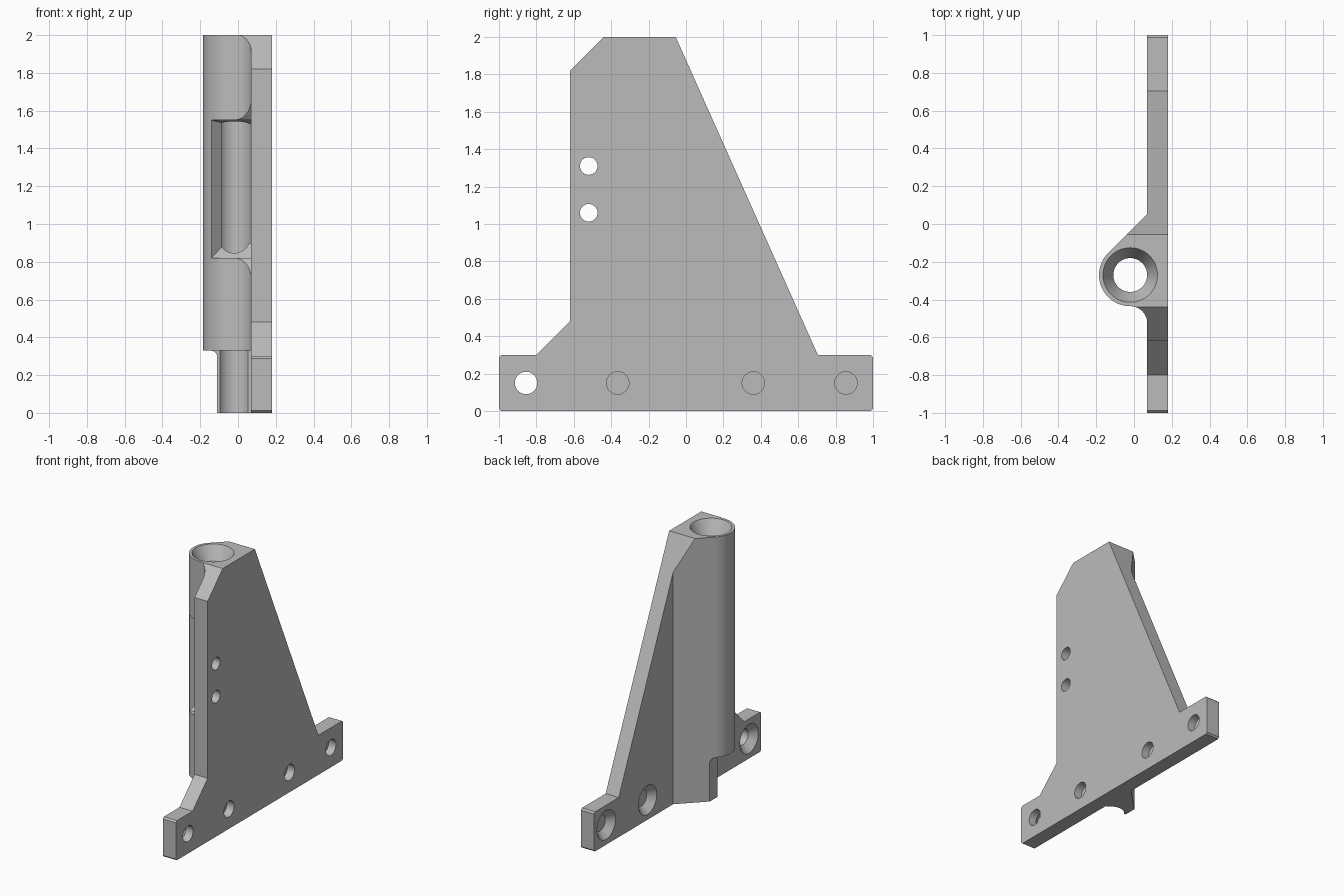
import bpy, bmesh
from math import sin, cos, pi, radians
from mathutils import Matrix, Vector

cube = bpy.data.objects.get("Cube")
if cube:
    bpy.data.objects.remove(cube, do_unlink=True)

grey = bpy.data.materials.new("plain grey")
grey.use_nodes = True
colour = (0.5, 0.5, 0.5, 1)
grey.diffuse_color = colour
grey.node_tree.nodes["Principled BSDF"].inputs["Base Color"].default_value = colour


def finish(name, bm):
    bmesh.ops.recalc_face_normals(bm, faces=bm.faces)
    mesh = bpy.data.meshes.new(name)
    bm.to_mesh(mesh)
    bm.free()
    mesh.materials.append(grey)
    ob = bpy.data.objects.new(name, mesh)
    bpy.context.collection.objects.link(ob)
    return ob


def prism(name, axis, points, lo, hi):
    """Extrude a 2D outline along an axis."""
    place = {"x": lambda a, b, t: (t, a, b),
             "y": lambda a, b, t: (a, t, b),
             "z": lambda a, b, t: (a, b, t)}[axis]
    bm = bmesh.new()
    ends = [[bm.verts.new(place(a, b, t)) for a, b in points] for t in (lo, hi)]
    for ring in ends:
        bm.faces.new(ring)
    n = len(points)
    for i in range(n):
        j = (i + 1) % n
        bm.faces.new((ends[0][i], ends[0][j], ends[1][j], ends[1][i]))
    return finish(name, bm)


def cone(name, start, end, r1, r2, sides=64):
    """Round cutter running from start to end."""
    start, end = Vector(start), Vector(end)
    d = end - start
    spin = Vector((0, 0, 1)).rotation_difference(d).to_matrix().to_4x4()
    bm = bmesh.new()
    bmesh.ops.create_cone(bm, cap_ends=True, segments=sides, radius1=r1, radius2=r2,
                          depth=d.length, matrix=Matrix.Translation((start + end) / 2) @ spin)
    return finish(name, bm)


def combine(ob, cutter, operation="DIFFERENCE"):
    cutter.hide_render = True
    mod = ob.modifiers.new("cut", "BOOLEAN")
    mod.operation, mod.object, mod.solver = operation, cutter, "EXACT"
    bpy.context.view_layer.objects.active = ob
    bpy.ops.object.modifier_apply(modifier=mod.name)
    bpy.data.objects.remove(cutter, do_unlink=True)


def arc(cx, cy, r, a0, a1, n):
    return [(cx + r * cos(radians(a0 + (a1 - a0) * i / n)),
             cy + r * sin(radians(a0 + (a1 - a0) * i / n))) for i in range(n + 1)]


PX, PY = -0.02, -0.27      # tube axis
INNER, OUTER = 0.07, 0.18  # plate faces

# plan section: plate, sloped web, round tube and front fillet
section = [(OUTER, -1.1), (OUTER, 1.1), (INNER, 1.1), (INNER, 0.053)]
section += arc(PX, PY, 0.165, 135, 270, 32)
section += arc(PX, PY - 0.255, 0.09, 90, 0, 14)[1:]
section += [(INNER, -1.1)]
bracket = prism("bracket", "z", section, -0.1, 2.1)

# side outline trims both plate and tube
c = 0.012
outline = [(-1 + c, 0), (1 - c, 0), (1, c), (1, 0.3 - c), (1 - c, 0.3), (0.705, 0.3),
           (-0.055, 2), (-0.44, 2), (-0.62, 1.82), (-0.62, 0.48), (-0.8, 0.3),
           (-1 + c, 0.3), (-1, 0.3 - c), (-1, c)]
combine(bracket, prism("outline", "x", outline, -0.4, 0.3), "INTERSECT")

# bore with flared mouth
combine(bracket, cone("bore", (PX, PY, -0.1), (PX, PY, 2.1), 0.0895, 0.0895))
combine(bracket, cone("mouth", (PX, PY, 1.9), (PX, PY, 2.01), 0.0895, 0.15))

# flared window in the front of the tube
window = prism("window", "x", [(-0.25, 0.9), (-0.31, 0.9), (-0.383, 0.82), (-0.435, 0.82),
                               (-0.525, 0.71), (-0.6, 0.62), (-0.6, 1.75), (-0.525, 1.66),
                               (-0.435, 1.55), (-0.383, 1.55), (-0.31, 1.53), (-0.25, 1.53)],
               -0.4, 0.2)
flare = prism("flare", "z", [(-0.38, -0.623), (-0.067, -0.31), (0, PY), (INNER, PY),
                             (INNER, -0.623)], 0.5, 1.9)
combine(window, flare, "INTERSECT")
combine(bracket, window)

# tube foot cut back at the side and front
foot = [(-0.3, -0.1), (-0.11, -0.1)] + arc(-0.145, 0.295, 0.035, 0, 90, 8) + [(-0.3, 0.33)]
combine(bracket, prism("foot_side", "y", foot, -0.7, 0.2))
combine(bracket, prism("foot_front", "z", [(-0.3, -0.7), (INNER, -0.7), (INNER, -0.22),
                                           (-0.3, -0.22)], -0.1, 0.33))

# countersunk mounting holes and two small upper holes
for y in (-0.855, -0.365, 0.36, 0.855):
    combine(bracket, cone("hole", (0, y, 0.15), (0.3, y, 0.15), 0.06, 0.06, 40))
    combine(bracket, cone("sink", (0.06, y, 0.15), (0.12, y, 0.15), 0.12, 0.06, 40))
for z in (1.06, 1.31):
    combine(bracket, cone("pin", (0.03, -0.52, z), (0.3, -0.52, z), 0.047, 0.047, 32))

bpy.ops.object.select_all(action="DESELECT")
bracket.select_set(True)
bpy.context.view_layer.objects.active = bracket
bpy.ops.object.shade_smooth_by_angle(angle=radians(25))
